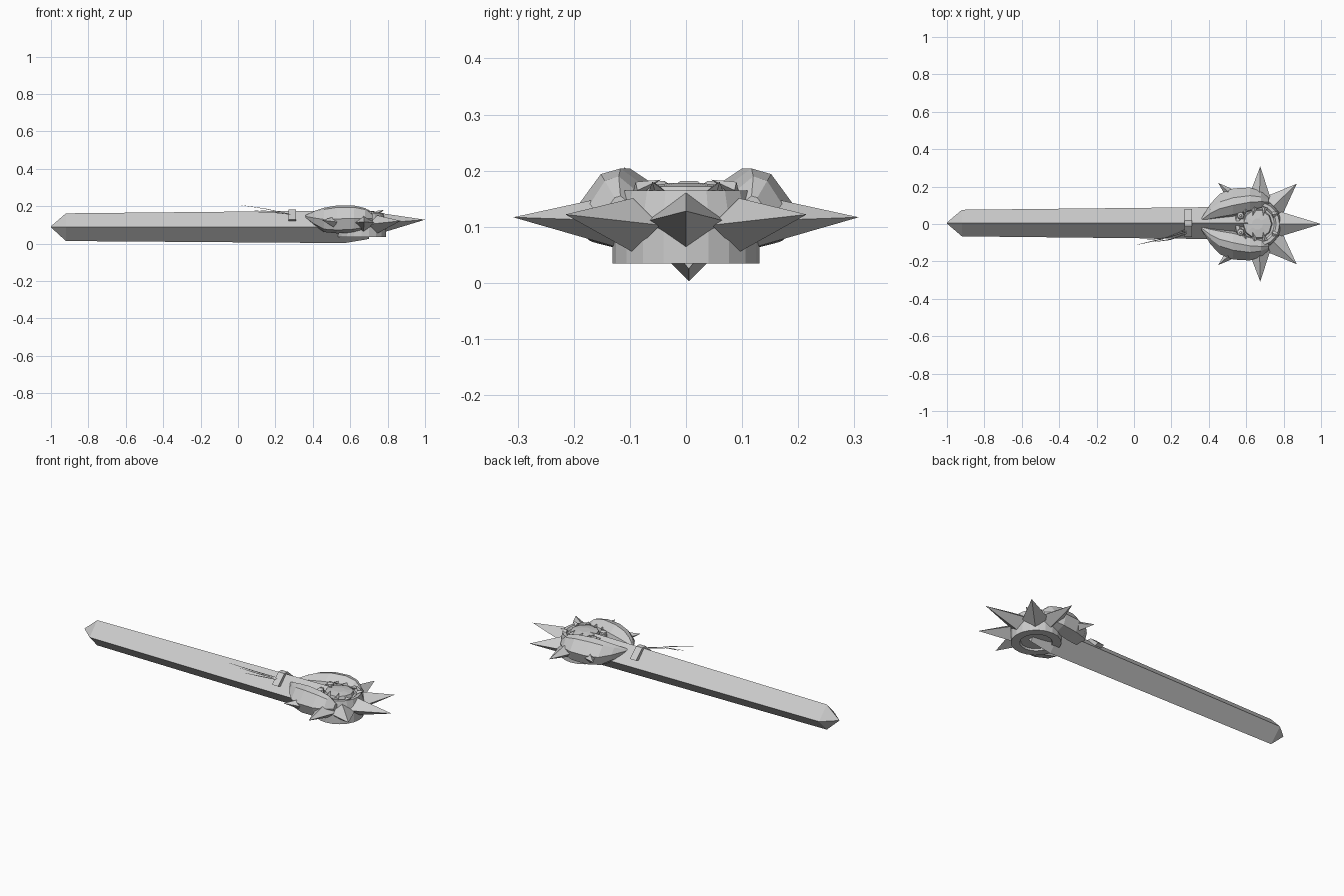
import bpy
import bmesh
import math
from mathutils import Vector

cube = bpy.data.objects.get("Cube")
if cube:
    bpy.data.objects.remove(cube, do_unlink=True)

steel = bpy.data.materials.new("grey steel")
steel.use_nodes = True
GREY = (0.6, 0.6, 0.6, 1)
steel.diffuse_color = GREY
steel.node_tree.nodes["Principled BSDF"].inputs["Base Color"].default_value = GREY


def finish(name, bm):
    bmesh.ops.recalc_face_normals(bm, faces=bm.faces)
    mesh = bpy.data.meshes.new(name)
    bm.to_mesh(mesh)
    bm.free()
    mesh.materials.append(steel)
    obj = bpy.data.objects.new(name, mesh)
    bpy.context.collection.objects.link(obj)
    return obj


def loft(name, rings):
    """Skin a list of equal-length rings and cap both ends."""
    bm = bmesh.new()
    loops = [[bm.verts.new(p) for p in ring] for ring in rings]
    n = len(loops[0])
    for a, b in zip(loops, loops[1:]):
        for i in range(n):
            j = (i + 1) % n
            bm.faces.new((a[i], a[j], b[j], b[i]))
    bm.faces.new(loops[0])
    bm.faces.new(loops[-1])
    bmesh.ops.remove_doubles(bm, verts=bm.verts, dist=0.0005)
    return finish(name, bm)


def lathe(name, cx, cy, profile, sides):
    angles = [2 * math.pi * i / sides for i in range(sides)]
    return loft(name, [[(cx + r * math.cos(a), cy + r * math.sin(a), z)
                        for a in angles] for r, z in profile])


def spike(name, base, tip, half_w, half_h):
    """Four-sided pyramid with a diamond base."""
    base, tip = Vector(base), Vector(tip)
    side = (tip - base).cross(Vector((0, 0, 1))).normalized() * half_w
    up = Vector((0, 0, half_h))
    bm = bmesh.new()
    ring = [bm.verts.new(base + d) for d in (side, up, -side, -up)]
    top = bm.verts.new(tip)
    bm.faces.new(ring)
    for i in range(4):
        bm.faces.new((ring[i], ring[(i + 1) % 4], top))
    return finish(name, bm)


# Diamond-section handle: x, centre y, centre z, half width, half height
handle = [(-1, 0.005, 0.09, 0.003, 0.003), (-0.92, 0.005, 0.088, 0.071, 0.074),
          (0.57, 0.005, 0.09, 0.087, 0.087), (0.7, 0.005, 0.1, 0.06, 0.075)]
loft("handle", [[(x, cy + w, cz), (x, cy, cz + h), (x, cy - w, cz), (x, cy, cz - h)]
                for x, cy, cz, w, h in handle])

# Chevron band over the handle
loft("handle_band", [[(x, 0.08, 0.13), (x, 0.02, 0.182), (x, -0.01, 0.182),
                      (x, -0.07, 0.13), (x, 0, 0.1)] for x in (0.27, 0.31)])

# Head: drum with recessed underside and a raised cap
lathe("head_drum", 0.66, 0, [(0.08, 0.045), (0.085, 0.035), (0.131, 0.035),
                             (0.131, 0.11), (0.118, 0.165), (0.1, 0.165),
                             (0.09, 0.155)], 20)
lathe("head_cap", 0.66, 0, [(0.085, 0.14), (0.075, 0.172), (0.03, 0.178)], 10)

# Radiating spikes
spike("front_spike", (0.77, 0, 0.11), (1, 0, 0.128), 0.07, 0.052)
for s, label in ((1, "left"), (-1, "right")):
    spike(f"{label}_corner_spike", (0.745, s * 0.095, 0.103),
          (0.87, s * 0.215, 0.122), 0.068, 0.048)
    spike(f"{label}_side_spike", (0.67, s * 0.11, 0.11),
          (0.675, s * 0.308, 0.117), 0.07, 0.05)
    spike(f"{label}_rear_spike", (0.55, s * 0.13, 0.11),
          (0.45, s * 0.22, 0.125), 0.045, 0.045)

# Curved shell lobes: x, inner y, outer y, bottom z, top z
lobe = [(0.36, 0.015, 0.03, 0.14, 0.152), (0.41, 0.02, 0.11, 0.095, 0.175),
        (0.46, 0.025, 0.162, 0.062, 0.192), (0.53, 0.035, 0.19, 0.055, 0.204),
        (0.62, 0.06, 0.195, 0.06, 0.204), (0.68, 0.08, 0.175, 0.075, 0.19),
        (0.72, 0.1, 0.14, 0.11, 0.155)]
# Lobe cross-section as fractions of width and height
section = [(0, 0.45), (0.1, 0.78), (0.42, 1), (0.68, 0.93), (1, 0.52),
           (0.85, 0.12), (0.4, 0)]
for s, label in ((1, "left"), (-1, "right")):
    loft(f"{label}_lobe", [[(x, s * (y0 + u * (y1 - y0)), z0 + v * (z1 - z0))
                            for u, v in section] for x, y0, y1, z0, z1 in lobe])
    # Small knobs and teeth around the cap
    lathe(f"{label}_knob", 0.57, s * 0.045,
          [(0.022, 0.15), (0.018, 0.174), (0.006, 0.182)], 8)
    for i, x in enumerate((0.6, 0.645, 0.7)):
        spike(f"{label}_tooth_{i}", (x, s * 0.09, 0.165),
              (x - 0.01, s * 0.045, 0.184), 0.016, 0.015)
    spike(f"{label}_front_tooth", (0.74, s * 0.05, 0.16), (0.78, s * 0.06, 0.18),
          0.018, 0.015)

# Thin trailing strands tied to the band
for i, (x, y, z) in enumerate(((0.02, -0.11, 0.205), (0.07, -0.085, 0.18),
                               (0.11, -0.095, 0.165))):
    start = Vector((0.28, -0.03 - 0.01 * i, 0.155))
    end = Vector((x, y, z))
    mid = start.lerp(end, 0.5) + Vector((0, -0.01, 0.004))
    loft(f"strand_{i}", [[p + Vector((0, w, 0)), p + Vector((0, -w, 0)),
                          p + Vector((0, 0, w))]
                         for p, w in ((start, 0.004), (mid, 0.003), (end, 0.001))])
